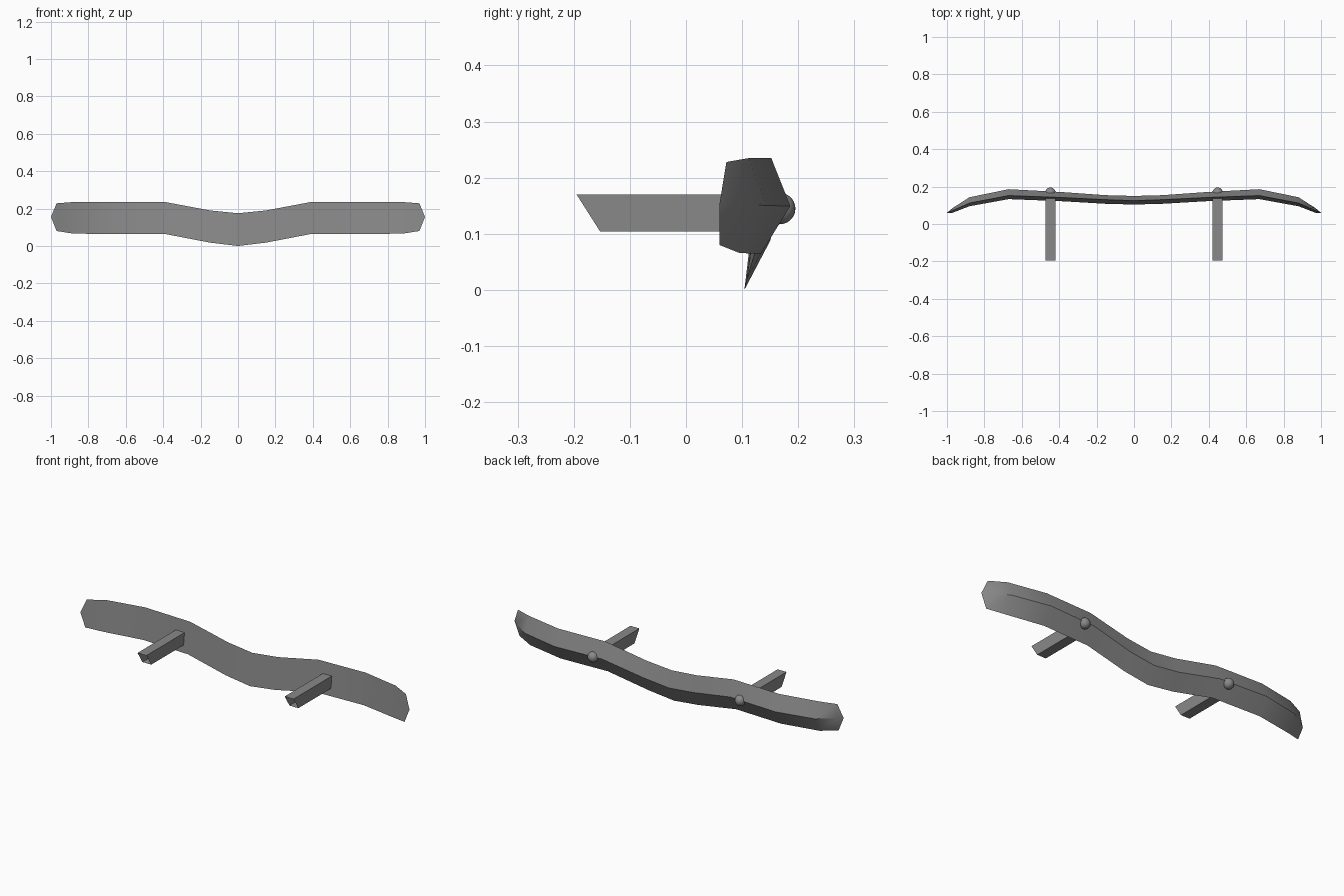
import bpy, bmesh, math

if "Cube" in bpy.data.objects:
    bpy.data.objects.remove(bpy.data.objects["Cube"])

steel = bpy.data.materials.new("grey_steel")
steel.use_nodes = True
GREY = (0.25, 0.25, 0.25, 1)
steel.diffuse_color = GREY
steel.node_tree.nodes["Principled BSDF"].inputs["Base Color"].default_value = GREY


def finish(name, bm, angle=30):
    bmesh.ops.remove_doubles(bm, verts=bm.verts, dist=0.0005)
    bmesh.ops.recalc_face_normals(bm, faces=bm.faces)
    mesh = bpy.data.meshes.new(name)
    bm.to_mesh(mesh)
    bm.free()
    ob = bpy.data.objects.new(name, mesh)
    bpy.context.collection.objects.link(ob)
    mesh.materials.append(steel)
    bpy.ops.object.select_all(action='DESELECT')
    ob.select_set(True)
    bpy.context.view_layer.objects.active = ob
    bpy.ops.object.shade_smooth_by_angle(angle=math.radians(angle))
    return ob


# Half profile of the bar: x, bottom z, top z, bottom y, top y, ridge y
half = [
    (0.00, 0.000, 0.175, 0.104, 0.125, 0.150),
    (0.15, 0.018, 0.190, 0.108, 0.130, 0.154),
    (0.39, 0.064, 0.235, 0.122, 0.142, 0.171),
    (0.67, 0.064, 0.235, 0.133, 0.152, 0.186),
    (0.88, 0.066, 0.235, 0.095, 0.112, 0.143),
    (0.97, 0.080, 0.228, 0.060, 0.072, 0.085),
    (1.00, 0.155, 0.155, 0.060, 0.060, 0.060),
]
stations = [(-s[0], *s[1:]) for s in reversed(half[1:])] + half

# Curved bar: flat front face and a ridge along the back
bm = bmesh.new()
rows = []
for x, zb, zt, yb, yt, yr in stations:
    points = [(x, yb, zb), (x, yt, zt), (x, yr, (zb + zt) / 2)]
    rows.append([bm.verts.new(p) for p in points])
for a, b in zip(rows, rows[1:]):
    for i in range(3):
        j = (i + 1) % 3
        bm.faces.new((a[i], a[j], b[j], b[i]))
finish("bumper_bar", bm)

for side, sx in (("left", 1), ("right", -1)):
    cx = 0.447 * sx

    # Hollow mounting arm with a slanted open end
    bm = bmesh.new()
    ends = []
    for y_top, y_bottom in ((-0.195, -0.153), (0.145, 0.145)):
        ends.append([bm.verts.new((cx + dx, y, z)) for dx, y, z in (
            (-0.027, y_top, 0.170), (0.027, y_top, 0.170),
            (0.027, y_bottom, 0.104), (-0.027, y_bottom, 0.104))])
    for i in range(4):
        j = (i + 1) % 4
        bm.faces.new((ends[0][i], ends[0][j], ends[1][j], ends[1][i]))
    finish(side + "_mounting_arm", bm)

    # Round bolt head on the ridge
    bm = bmesh.new()
    bmesh.ops.create_uvsphere(bm, u_segments=24, v_segments=14, radius=0.028)
    bmesh.ops.translate(bm, verts=bm.verts, vec=(cx, 0.167, 0.145))
    finish(side + "_bolt_head", bm, 60)
